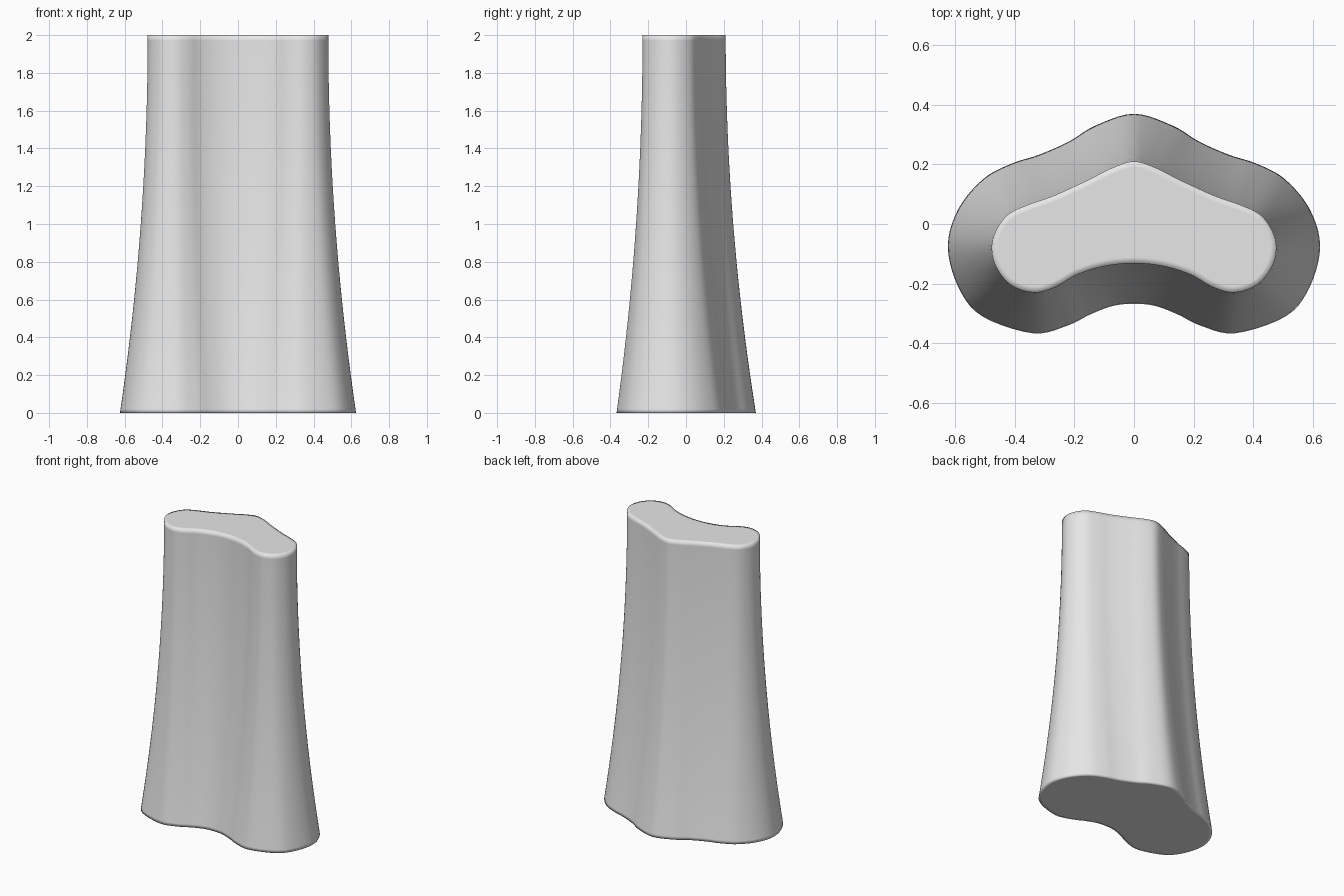
import bpy, bmesh

if "Cube" in bpy.data.objects:
    bpy.data.objects.remove(bpy.data.objects["Cube"])

# Half outline from back centre to front centre: (top x, top y, base x, base y)
HALF = [
    (0, .21, 0, .37), (.07, .19, .13, .33), (.16, .145, .22, .276),
    (.27, .095, .32, .232), (.36, .063, .41, .203), (.425, .03, .505, .152),
    (.465, -.025, .59, .05), (.478, -.085, .625, -.075),
    (.46, -.15, .59, -.212), (.41, -.207, .51, -.31),
    (.335, -.23, .34, -.367), (.265, -.212, .225, -.342),
    (.19, -.17, .145, -.303), (.1, -.142, .07, -.275), (0, -.132, 0, -.268),
]
KEYS = HALF + [(-a, b, -c, d) for a, b, c, d in HALF[-2:0:-1]]
STEPS = 5


def smooth_loop(keys):
    """Closed Catmull-Rom curve through the key points."""
    n, out = len(keys), []
    for i in range(n):
        p = [keys[(i + k) % n] for k in (-1, 0, 1, 2)]
        for s in range(STEPS):
            t = s / STEPS
            out.append([.5 * (2 * b + (c - a) * t + (2 * a - 5 * b + 4 * c - d) * t * t
                              + (3 * b - a - 3 * c + d) * t ** 3)
                        for a, b, c, d in zip(*p)])
    return out


outline = smooth_loop(KEYS)
bm = bmesh.new()

# Flared wall, lofted from the wide base to the narrow top
levels = [0, .02] + [.1 * i for i in range(1, 20)] + [1.97, 2]
rings = []
for z in levels:
    f = (1 - z / 2) ** 2
    rings.append([bm.verts.new((a + (c - a) * f, b + (d - b) * f, z))
                  for a, b, c, d in outline])
n = len(outline)
for lo, hi in zip(rings, rings[1:]):
    for i in range(n):
        j = (i + 1) % n
        bm.faces.new((lo[i], lo[j], hi[j], hi[i]))

# Flat caps with a narrow rim so the shading rolls over the edge
caps = [bm.faces.new(rings[0]), bm.faces.new(rings[-1])]
bmesh.ops.recalc_face_normals(bm, faces=bm.faces)
for cap in caps:
    bmesh.ops.inset_region(bm, faces=[cap], thickness=.02, use_even_offset=True)
for face in bm.faces:
    face.smooth = True

mesh = bpy.data.meshes.new("curved_column")
bm.to_mesh(mesh)
bm.free()
column = bpy.data.objects.new("curved_column", mesh)
bpy.context.collection.objects.link(column)

grey = bpy.data.materials.new("light_grey")
grey.diffuse_color = (.8, .8, .8, 1)
grey.use_nodes = True
grey.node_tree.nodes["Principled BSDF"].inputs["Base Color"].default_value = grey.diffuse_color
mesh.materials.append(grey)
